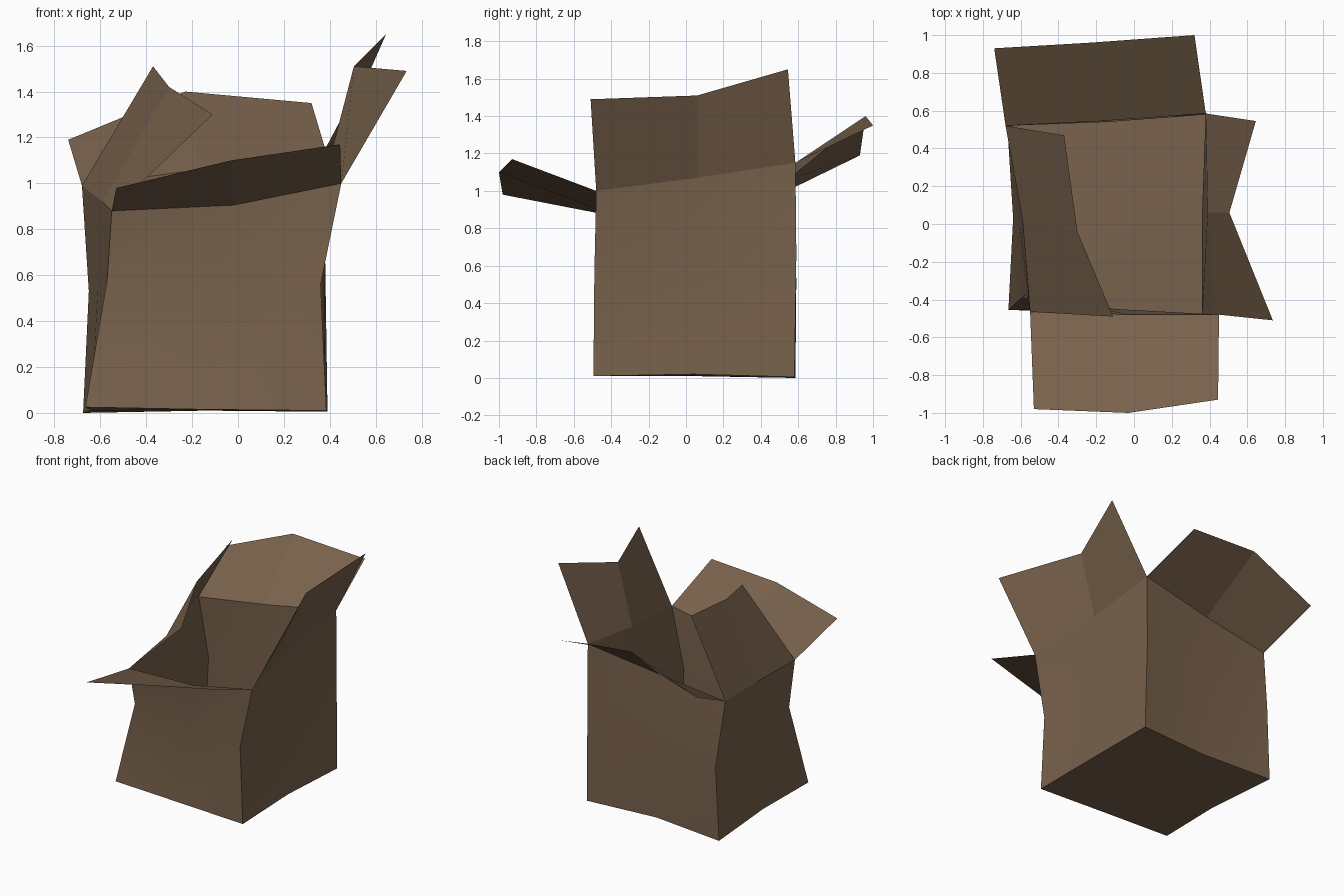
import bpy, bmesh, math
from mathutils import Vector

cube = bpy.data.objects.get("Cube")
if cube:
    bpy.data.objects.remove(cube, do_unlink=True)

# Single cardboard colour
cardboard = bpy.data.materials.new("brown cardboard")
cardboard.use_nodes = True
colour = (0.19, 0.122, 0.073, 1)
cardboard.diffuse_color = colour
shader = cardboard.node_tree.nodes["Principled BSDF"]
shader.inputs["Base Color"].default_value = colour
shader.inputs["Roughness"].default_value = 0.9


def sheet(name, rows, closed=False, smooth=False):
    """Bridge successive rows of points into a folded cardboard sheet."""
    bm = bmesh.new()
    grid = [[bm.verts.new(p) for p in row] for row in rows]
    count = len(rows[0])
    for low, high in zip(grid, grid[1:]):
        for i in range(count if closed else count - 1):
            j = (i + 1) % count
            bm.faces.new((low[i], low[j], high[j], high[i]))
    bm.normal_update()
    mesh = bpy.data.meshes.new(name)
    bm.to_mesh(mesh)
    bm.free()
    mesh.materials.append(cardboard)
    obj = bpy.data.objects.new(name, mesh)
    bpy.context.collection.objects.link(obj)
    if smooth:
        bpy.ops.object.select_all(action="DESELECT")
        obj.select_set(True)
        bpy.context.view_layer.objects.active = obj
        bpy.ops.object.shade_smooth_by_angle(angle=math.radians(30))
    return obj


# Warped rings, counter-clockwise from the front right corner of the box
base = [(-.665, -.455, .025), (-.14, -.47, .015), (.385, -.495, .01), (.375, .04, .02),
        (.39, .58, .005), (-.14, .54, .01), (-.675, .585, 0), (-.64, .03, .01)]
waist = [(-.57, -.37, .58), (-.1, -.45, .57), (.36, -.49, .56), (.36, .05, .6),
         (.38, .59, .66), (-.14, .54, .6), (-.65, .59, .53), (-.61, .03, .55)]
rim = [(-.55, -.465, .88), (-.02, -.48, .905), (.45, -.48, 1), (.39, .06, 1.07),
       (.38, .585, 1.15), (-.17, .545, 1.06), (-.68, .52, .99), (-.59, .02, .92)]

sheet("box_walls", [base, waist, rim], closed=True, smooth=True)

# Floor, slightly dished
middle = sum((Vector(p) for p in base), Vector()) / len(base)
sheet("box_floor", [[base[6], base[5], base[4]],
                    [base[7], middle, base[3]],
                    [base[0], base[1], base[2]]], smooth=True)

# Outer edges of the four creased flaps, each hinged on one side of the rim
flaps = {
    "front_flap": [(-.53, -.98, .98), (-.03, -1, 1.1), (.445, -.93, 1.17)],
    "left_flap": [(.735, -.51, 1.49), (.505, .06, 1.51), (.645, .545, 1.65)],
    "back_flap": [(.32, 1, 1.35), (-.23, .96, 1.4), (-.74, .93, 1.19)],
    "right_flap": [(-.37, .47, 1.51), (-.3, -.04, 1.42), (-.11, -.49, 1.3)],
}
for side, (name, edge) in enumerate(flaps.items()):
    hinge = [rim[(side * 2 + k) % len(rim)] for k in range(3)]
    sheet(name, [hinge, edge])
